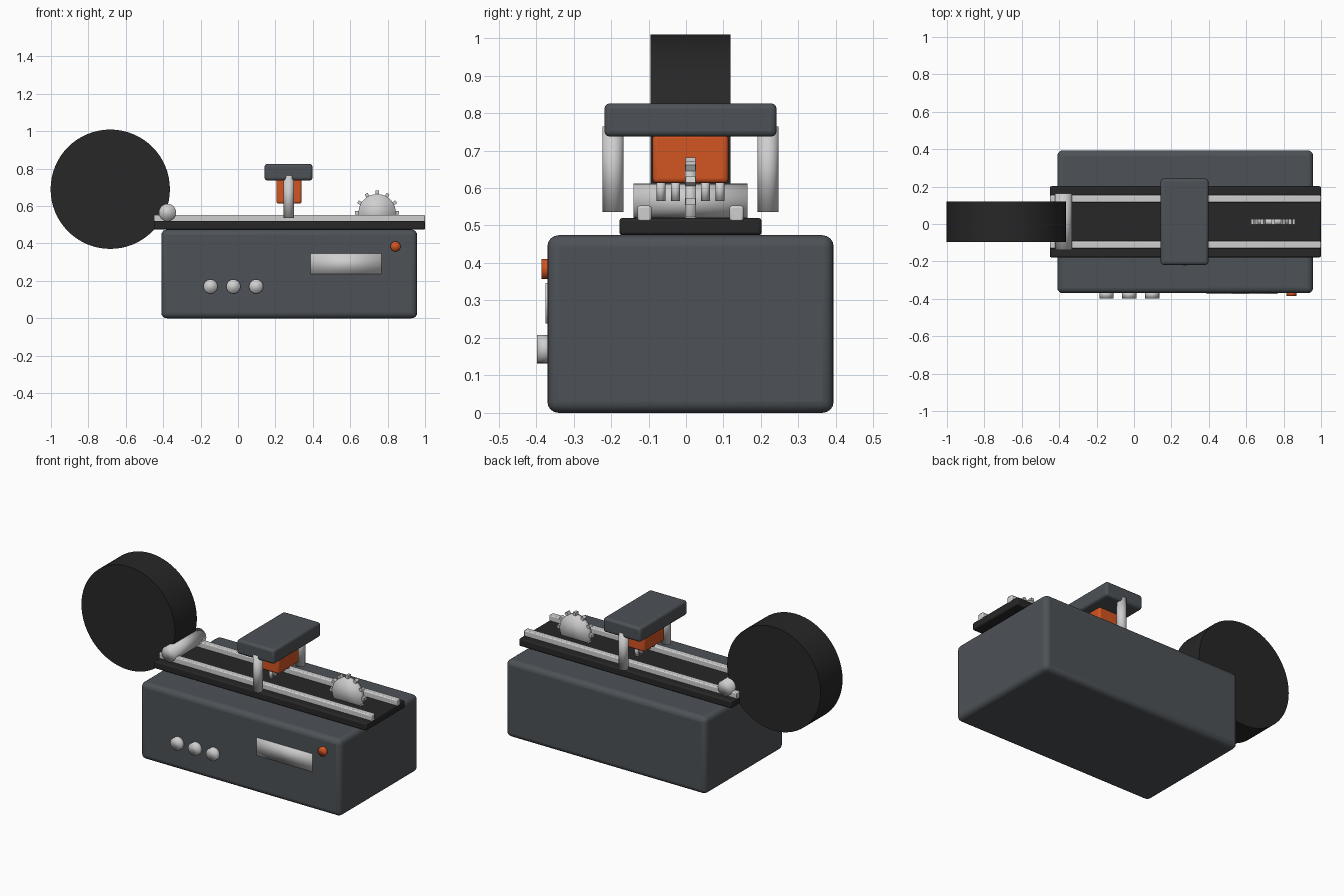
import bpy
from math import pi, sin, cos, radians
from mathutils import Vector

cube = bpy.data.objects.get("Cube")
if cube:
    bpy.data.objects.remove(cube, do_unlink=True)

MID = 0.012  # depth of the symmetry plane


def material(name, rgb, rough=0.5):
    m = bpy.data.materials.new(name)
    m.use_nodes = True
    m.diffuse_color = (*rgb, 1)
    bsdf = m.node_tree.nodes["Principled BSDF"]
    bsdf.inputs["Base Color"].default_value = (*rgb, 1)
    bsdf.inputs["Roughness"].default_value = rough
    return m


grey = material("slate grey", (0.075, 0.085, 0.095))
black = material("matte black", (0.02, 0.02, 0.02))
silver = material("light metal", (0.62, 0.62, 0.62))
orange = material("orange", (0.65, 0.09, 0.016))


def finish(name, mat, smooth):
    ob = bpy.context.object
    ob.name = name
    ob.data.materials.append(mat)
    if smooth:
        bpy.ops.object.shade_smooth()
    else:
        bpy.ops.object.shade_smooth_by_angle(angle=radians(35))
    return ob


def box(name, lo, hi, mat, bevel=0.0, segments=3, smooth=False):
    lo, hi = Vector(lo), Vector(hi)
    bpy.ops.mesh.primitive_cube_add(size=1, location=(lo + hi) / 2)
    bpy.context.object.scale = hi - lo
    bpy.ops.object.transform_apply(location=False, rotation=False, scale=True)
    ob = finish(name, mat, smooth)
    if bevel:
        mod = ob.modifiers.new("Rounded edges", "BEVEL")
        mod.width, mod.segments = bevel, segments
    return ob


def rod(name, center, radius, length, mat, axis="Y", sides=24, smooth=True):
    turn = (pi / 2, 0, 0) if axis == "Y" else (0, 0, 0)
    bpy.ops.mesh.primitive_cylinder_add(vertices=sides, radius=radius, depth=length,
                                        location=center, rotation=turn)
    return finish(name, mat, smooth)


# Housing and the deck on top of it
box("housing", (-0.41, -0.37, 0), (0.958, 0.394, 0.474), grey, 0.03, 4)
box("deck", (-0.45, MID - 0.19, 0.474), (1.0, MID + 0.19, 0.52), black, 0.008, 2)

# Pair of guide rails
for side, label in ((-1, "right"), (1, "left")):
    y = MID + side * 0.123
    box(label + "_rail", (-0.45, y - 0.019, 0.51), (1.0, y + 0.019, 0.553), silver, 0.006, 2)

# Supply spool and feed roller
rod("spool", (-0.683, MID, 0.69), 0.319, 0.214, black, sides=64, smooth=False)
rod("feed_roller", (-0.377, MID, 0.566), 0.046, 0.304, silver)

# Bridge with two posts and the print head below
box("bridge", (0.142, MID - 0.23, 0.737), (0.398, MID + 0.23, 0.826), grey, 0.015)
for side, label in ((-1, "right"), (1, "left")):
    rod(label + "_post", (0.272, MID + side * 0.207, 0.65), 0.028, 0.228, silver, "Z")
box("print_head", (0.205, MID - 0.101, 0.613), (0.34, MID + 0.101, 0.745), orange, 0.012)
for i in range(5):
    rod(f"head_pin_{i + 1}", (0.272, MID + (i - 2) * 0.0395, 0.594), 0.012, 0.056,
        silver, "Z", 12)

# Toothed drive wheel, sunk halfway into the deck
wheel = Vector((0.744, MID, 0.564))
rod("drive_wheel", wheel, 0.1, 0.03, silver, sides=32)
for i in range(12):
    a = i * pi / 6
    pos = wheel + Vector((cos(a), 0, sin(a))) * 0.106
    tooth = box(f"wheel_tooth_{i + 1}", pos - Vector((0.012, 0.014, 0.009)),
                pos + Vector((0.012, 0.014, 0.009)), silver)
    tooth.rotation_euler.y = -a

# Front controls: three knobs, display plate and button
for i in range(3):
    rod(f"knob_{i + 1}", (-0.147 + i * 0.122, -0.377, 0.17), 0.038, 0.04, silver)
box("display_plate", (0.388, -0.375, 0.238), (0.768, -0.367, 0.346), silver, smooth=True)
rod("button", (0.842, -0.373, 0.384), 0.027, 0.026, orange)
